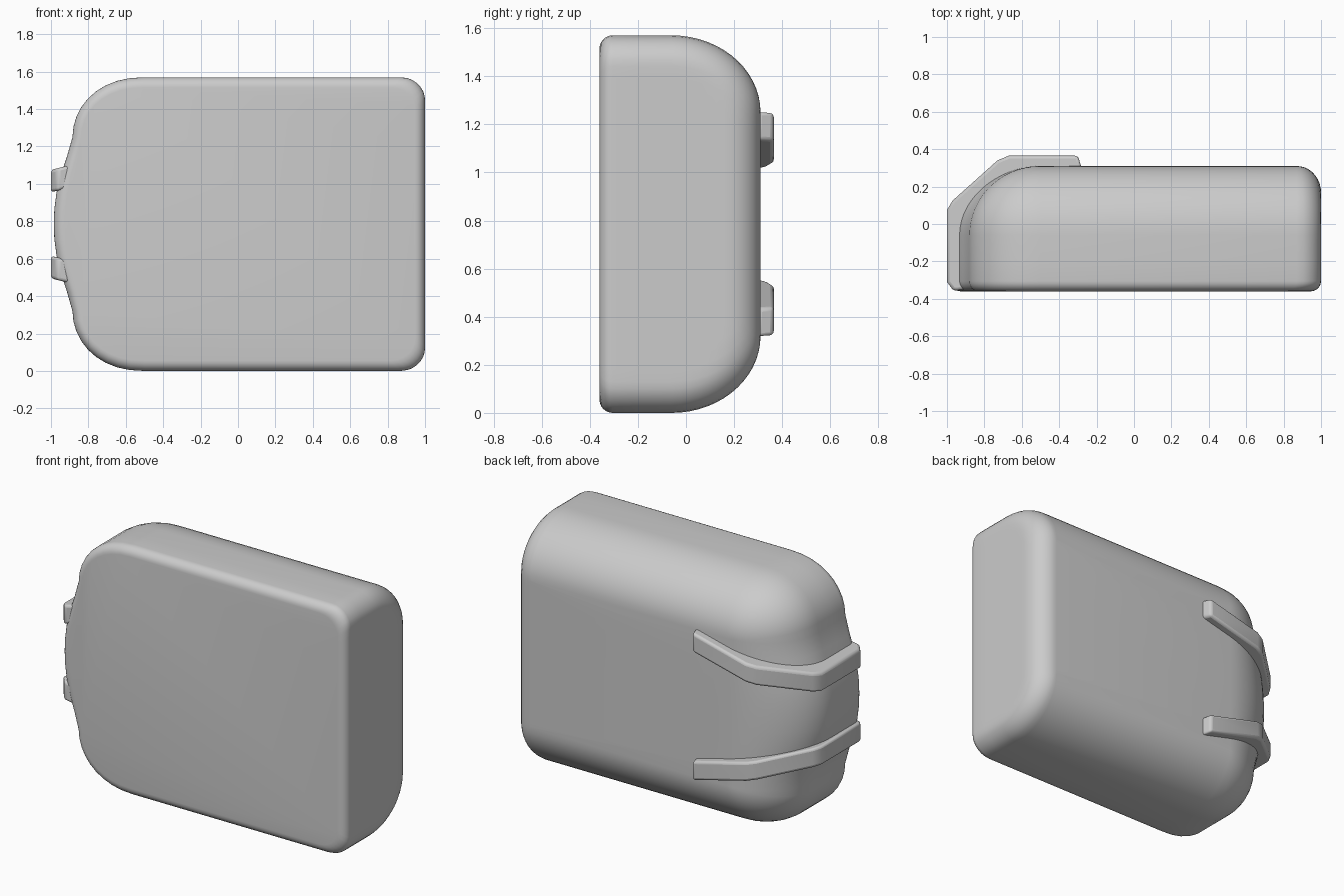
import bpy, bmesh
from math import sin, cos, radians, sqrt, hypot

if "Cube" in bpy.data.objects:
    bpy.data.objects.remove(bpy.data.objects["Cube"])

grey = bpy.data.materials.new("plain grey")
grey.use_nodes = True
grey.diffuse_color = (0.6, 0.6, 0.6, 1)
grey.node_tree.nodes["Principled BSDF"].inputs["Base Color"].default_value = (0.6, 0.6, 0.6, 1)

MID, BACK, FRONT = 0.785, 0.31, -0.36     # mid height and depth limits
CY, CZ, CX = -0.06, 0.465, -0.5           # centre of the domed corner
RY, RZ, END_R, EDGE_R = BACK - CY, MID - CZ, 0.13, 0.055


def finish(bm, name, angle):
    bmesh.ops.recalc_face_normals(bm, faces=bm.faces)
    mesh = bpy.data.meshes.new(name)
    bm.to_mesh(mesh)
    bm.free()
    obj = bpy.data.objects.new(name, mesh)
    bpy.context.collection.objects.link(obj)
    mesh.materials.append(grey)
    bpy.ops.object.select_all(action='DESELECT')
    obj.select_set(True)
    bpy.context.view_layer.objects.active = obj
    bpy.ops.object.shade_smooth_by_angle(angle=radians(angle))
    return obj


# Left outline: gentle bulge, then a rounded corner up to the top edge
left = [(-0.985, 0), (-0.982, 0.08), (-0.97, 0.17), (-0.945, 0.27), (-0.915, 0.36), (-0.885, CZ)]
left += [(CX - 0.385 * cos(radians(a)) ** 0.9, CZ + RZ * sin(radians(a))) for a in range(10, 91, 10)]
depths = (0, 0.005, 0.015, 0.03, 0.05, 0.075, 0.1, 0.13, 0.18, 0.25, 0.32)


def layer(y, shrink, inset):
    """Half outline at depth y, running from the left middle to the right middle."""
    pts = []
    for x, z in left:
        fx = shrink * (1 - inset / 0.45)
        fz = shrink * (1 - inset / RZ)
        pts.append((CX + (x - CX) * fx, z if z <= CZ else CZ + (z - CZ) * fz))
    top = CZ + RZ * shrink
    for d in depths + (top,):
        z = top - d
        # distance below the curved side surface sets the end fillet
        dy, dz = max(y - CY, 0) / RY, max(z - CZ, 0) / RZ
        depth = min(max((1 - hypot(dy, dz)) * 0.34, 0), END_R)
        x = 1 - END_R + sqrt(max(END_R ** 2 - (END_R - depth) ** 2, 0))
        pts.append((x - inset, max(z - inset * (z / top), 0)))
    return pts


# Body: layers stacked from the flat front to the domed back
stack = []
for a in range(0, 91, 15):
    r = radians(a)
    stack.append((FRONT + EDGE_R * (1 - cos(r)), 1, EDGE_R * (1 - sin(r))))
stack += [(-0.2, 1, 0)]
stack += [(CY + RY * sin(radians(a)), cos(radians(a)), 0) for a in range(0, 91, 6)]

bm = bmesh.new()
rings = []
for y, shrink, inset in stack:
    half = layer(y, shrink, inset)
    loop = half + [(x, -z) for x, z in half[-2:0:-1]]
    rings.append([bm.verts.new((x, y, MID + z)) for x, z in loop])
for lower, upper in zip(rings, rings[1:]):
    n = len(lower)
    for i in range(n):
        j = (i + 1) % n
        bm.faces.new((lower[i], lower[j], upper[j], upper[i]))
bm.faces.new(rings[0])
bm.faces.new(rings[-1])
bmesh.ops.remove_doubles(bm, verts=bm.verts, dist=0.0005)
finish(bm, "body", 40)

# Straps: bent bars wrapping the domed end, slanting towards each other
strap = [(-0.28, 0.30), (-0.30, 0.365), (-0.67, 0.365), (-0.73, 0.34), (-0.97, 0.125),
         (-1.0, 0.075), (-1.0, -0.31), (-0.965, -0.357), (-0.90, -0.35),
         (-0.86, -0.02), (-0.6, 0.18), (-0.32, 0.25)]
for name, side in (("upper_strap", 1), ("lower_strap", -1)):
    bm = bmesh.new()
    faces = [[bm.verts.new((x, y, MID + side * (0.48 + 0.25 * x + w))) for x, y in strap]
             for w in (-0.06, 0.06)]
    for i in range(len(strap)):
        j = (i + 1) % len(strap)
        bm.faces.new((faces[0][i], faces[0][j], faces[1][j], faces[1][i]))
    for f in faces:
        bm.faces.new(f)
    obj = finish(bm, name, 40)
    bevel = obj.modifiers.new("soft edges", 'BEVEL')
    bevel.width, bevel.segments = 0.016, 3
    bevel.limit_method, bevel.angle_limit = 'ANGLE', radians(50)
